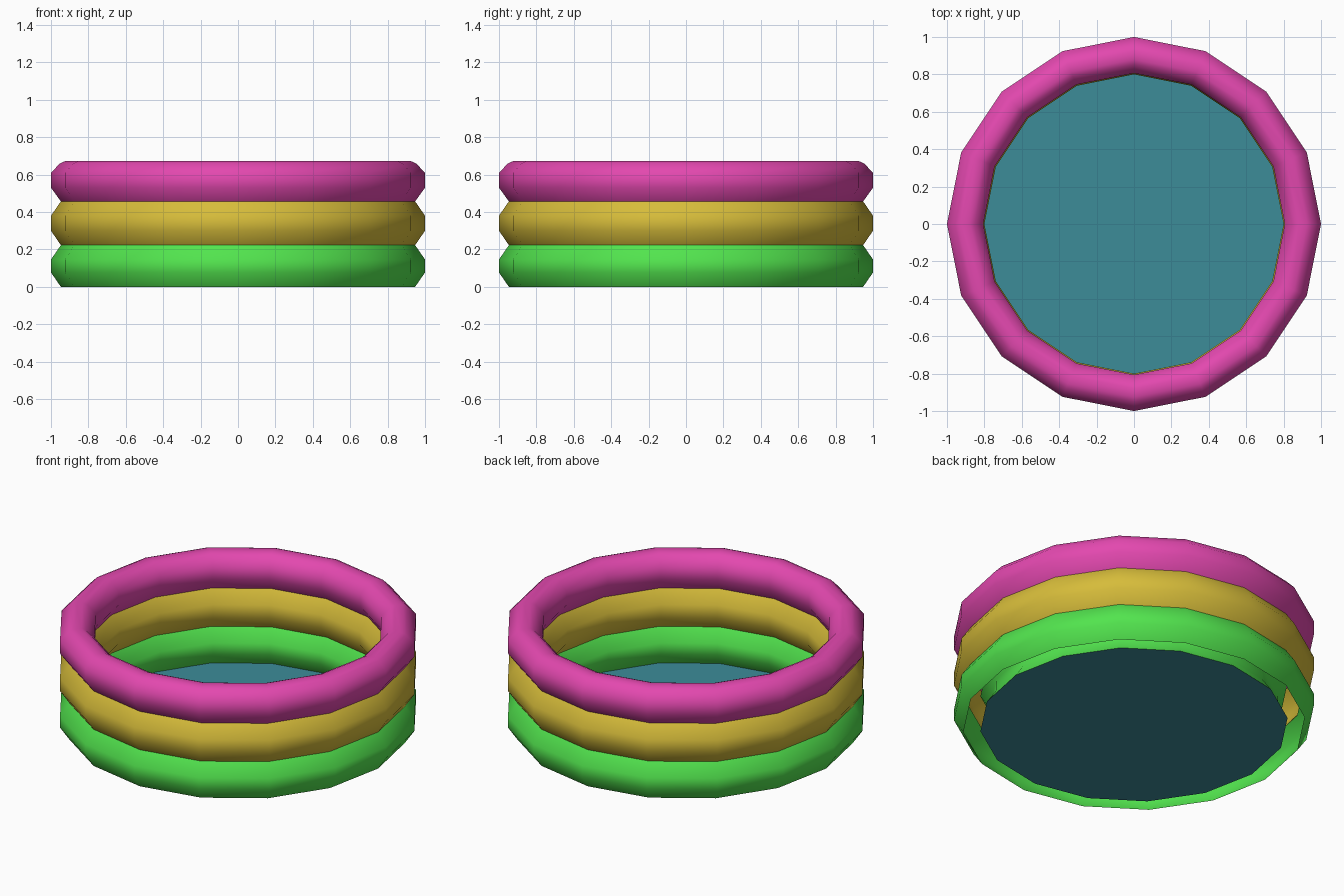
import bpy
import bmesh
from math import cos, sin, tau

cube = bpy.data.objects.get("Cube")
if cube:
    bpy.data.objects.remove(cube, do_unlink=True)

SIDES = 16


def material(name, srgb):
    linear = [((c / 255 + 0.055) / 1.055) ** 2.4 for c in srgb] + [1.0]
    mat = bpy.data.materials.new(name)
    mat.use_nodes = True
    mat.diffuse_color = linear
    bsdf = next(n for n in mat.node_tree.nodes if n.type == 'BSDF_PRINCIPLED')
    bsdf.inputs["Base Color"].default_value = linear
    return mat


def circle(bm, radius, z):
    return [bm.verts.new((radius * cos(tau * i / SIDES), radius * sin(tau * i / SIDES), z))
            for i in range(SIDES)]


def finish(bm, name, mat, smooth):
    mesh = bpy.data.meshes.new(name)
    for face in bm.faces:
        face.smooth = smooth
    bm.to_mesh(mesh)
    bm.free()
    mesh.materials.append(mat)
    obj = bpy.data.objects.new(name, mesh)
    bpy.context.collection.objects.link(obj)


def ring(name, mat, strips):
    # Each strip is an open (radius, z) profile swept around the z axis
    bm = bmesh.new()
    for strip in strips:
        loops = [circle(bm, r, z) for r, z in strip]
        for low, high in zip(loops, loops[1:]):
            for i in range(SIDES):
                j = (i + 1) % SIDES
                bm.faces.new((low[i], low[j], high[j], high[i]))
    finish(bm, name, mat, True)


def hollow_ring(name, mat, z0, z1):
    # Outer and inner bulging walls, open above and below
    a, b = z0 + 0.077, z1 - 0.077
    outer = [(0.947, z0), (1.0, a), (1.0, b), (0.947, z1)]
    inner = [(0.853, z1), (0.8, b), (0.8, a), (0.853, z0)]
    ring(name, mat, [outer, inner])


# Stacked inflated rings
hollow_ring("lower_ring", material("green", (82, 228, 78)), 0.0, 0.223)
hollow_ring("middle_ring", material("yellow", (214, 188, 58)), 0.223, 0.457)
top = [(0.947, 0.457), (1.0, 0.53), (1.0, 0.61), (0.952, 0.66), (0.925, 0.672),
       (0.88, 0.672), (0.853, 0.66), (0.806, 0.61), (0.806, 0.53), (0.853, 0.457)]
ring("upper_ring", material("pink", (227, 72, 175)), [top])

# Flat floor sheet
floor = bmesh.new()
floor.faces.new(circle(floor, 0.853, 0.0))
finish(floor, "floor", material("teal", (60, 140, 153)), False)
